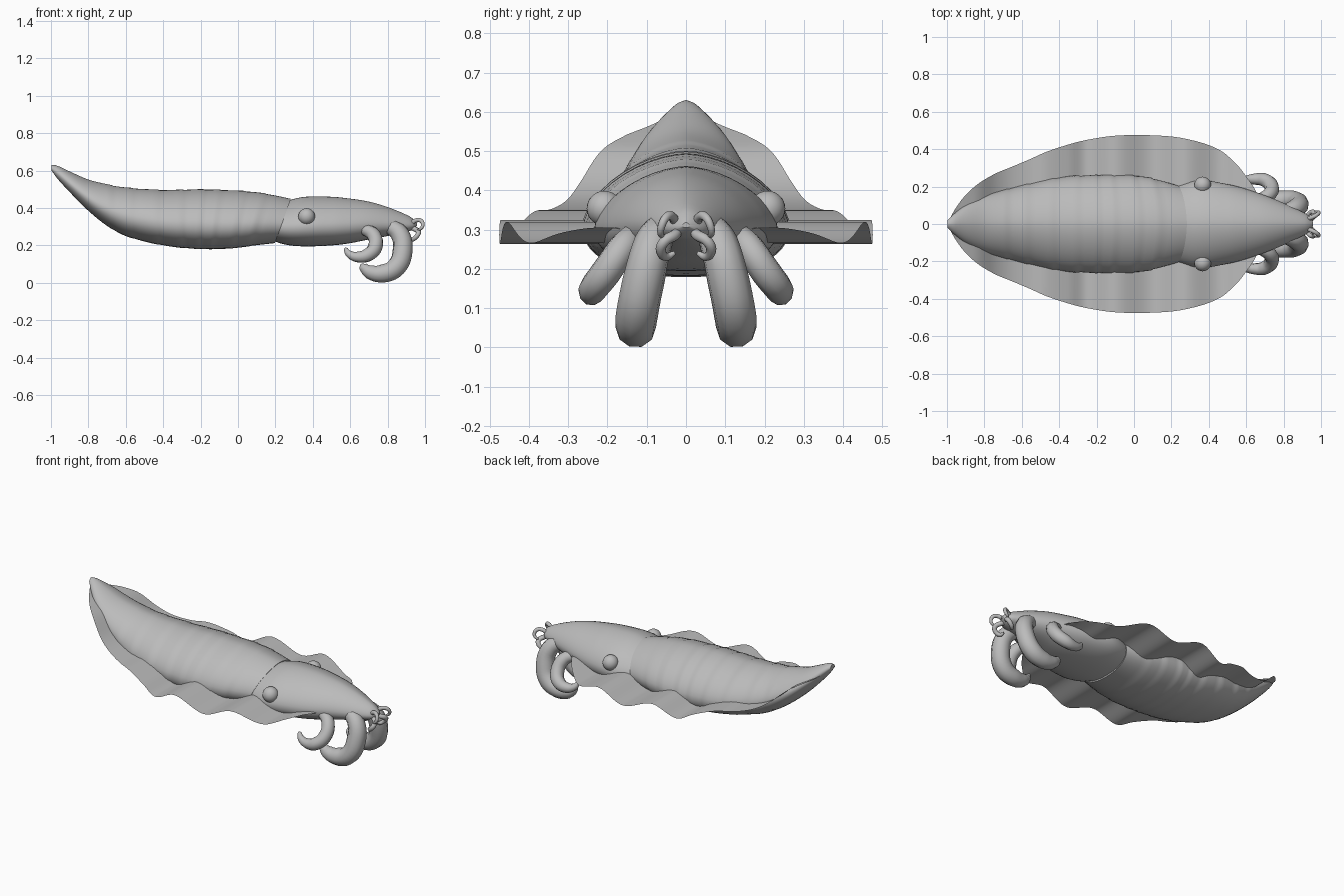
import bpy, bmesh, math
from mathutils import Vector

cube = bpy.data.objects.get("Cube")
if cube:
    bpy.data.objects.remove(cube, do_unlink=True)

grey = bpy.data.materials.new("plain grey")
grey.use_nodes = True
GREY = (0.5, 0.5, 0.5, 1)
grey.diffuse_color = GREY
grey.node_tree.nodes["Principled BSDF"].inputs["Base Color"].default_value = GREY


def finish(ob, angle=35):
    ob.data.materials.clear()
    ob.data.materials.append(grey)
    bpy.ops.object.select_all(action="DESELECT")
    ob.select_set(True)
    bpy.context.view_layer.objects.active = ob
    bpy.ops.object.shade_smooth_by_angle(angle=math.radians(angle))
    return ob


def mesh_object(name, bm, angle=35):
    me = bpy.data.meshes.new(name)
    bm.to_mesh(me)
    bm.free()
    ob = bpy.data.objects.new(name, me)
    bpy.context.collection.objects.link(ob)
    return finish(ob, angle)


def sample(table, x):
    """Smooth interpolation of rows (x, a, b, ...) at x."""
    last = len(table) - 1
    i = max(j for j in range(last) if j == 0 or table[j][0] <= x)
    p, q = table[i], table[i + 1]
    r, s = table[max(i - 1, 0)], table[min(i + 2, last)]
    h = q[0] - p[0]
    t = min(max((x - p[0]) / h, 0), 1)
    out = []
    for k in range(1, len(p)):
        m0 = (q[k] - r[k]) / (q[0] - r[0]) * h
        m1 = (s[k] - p[k]) / (s[0] - p[0]) * h
        out.append((2*t**3 - 3*t**2 + 1) * p[k] + (t**3 - 2*t**2 + t) * m0
                   + (3*t**2 - 2*t**3) * q[k] + (t**3 - t**2) * m1)
    return out


def loft(name, table, stations, lean, sides=44):
    """Skin of rings, narrow-backed and full-bellied; stations are (x, scale)."""
    bm = bmesh.new()
    rings = []
    for x, scale in stations:
        top, bottom, half = sample(table, x)
        wide = bottom + .4 * (top - bottom)
        ring = []
        for i in range(sides):
            a = math.tau * i / sides
            c, s = math.cos(a), math.sin(a)
            power = 2 / 1.7 if s > 0 else 2 / 2.2
            y = half * scale * math.copysign(abs(c) ** power, c)
            z = (top - wide if s > 0 else wide - bottom) * scale * math.copysign(abs(s) ** power, s)
            shift = lean(x) * (wide + z - (top + bottom) / 2)
            ring.append(bm.verts.new((x + shift, y, wide + z)))
        rings.append(ring)
    for a, b in zip(rings, rings[1:]):
        for i in range(sides):
            j = (i + 1) % sides
            bm.faces.new((a[i], a[j], b[j], b[i]))
    bm.faces.new(rings[0])
    bm.faces.new(rings[-1])
    bmesh.ops.recalc_face_normals(bm, faces=bm.faces)
    return mesh_object(name, bm)


# Mantle: rows of x, top, bottom, half width
mantle = [(-0.998, .63, .602, .02), (-.97, .628, .562, .048), (-.9, .596, .485, .102),
          (-.8, .552, .385, .15), (-.7, .527, .305, .18), (-.6, .51, .25, .207),
          (-.4, .497, .2, .25), (-.2, .5, .181, .262), (0, .491, .184, .26),
          (.12, .475, .198, .242), (.24, .448, .213, .205)]
joints = [-.998, -.68, -.57, -.43, -.3, -.2, -.12, 0, .1, .24]
stations = []
for a, b in zip(joints, joints[1:]):
    steps = 14 if a < -.9 else 4
    start = a if a < -.9 else a + .012
    for i in range(steps + 1):
        t = i / steps
        stations.append((start + (b - start) * t, .99 + .016 * t))
stations.append((.237, .93))
loft("mantle", mantle, stations, lambda x: .36 * min(max((x + .3) / .5, 0), 1))

# Head: tapers to the mouth
head = [(.16, .41, .235, .17), (.25, .435, .205, .212), (.35, .459, .195, .234), (.5, .46, .2, .213),
        (.6, .45, .212, .187), (.7, .434, .232, .153), (.8, .405, .25, .112),
        (.9, .364, .272, .065), (.94, .34, .285, .04), (.958, .318, .305, .01)]
loft("head", head, [(.16 + .798 * i / 36, 1) for i in range(37)], lambda x: 0)

# Fin: thin rippled sheet, rows of x, height, half width
fin = [(-.99, .6, .02), (-.95, .566, .09), (-.9, .54, .155), (-.83, .5, .217), (-.74, .42, .27),
       (-.66, .376, .303), (-.56, .352, .345), (-.47, .347, .385), (-.35, .31, .425),
       (-.25, .268, .45), (-.1, .325, .472), (.1, .264, .474), (.27, .32, .457), (.45, .266, .4),
       (.55, .292, .318), (.61, .305, .24), (.65, .303, .18), (.69, .295, .09)]
bm = bmesh.new()
rows = []
for i in range(101):
    x = -.99 + 1.68 * i / 100
    z, half = sample(fin, x)
    rows.append([bm.verts.new((x, half * (j / 4 - 1), z)) for j in range(9)])
for a, b in zip(rows, rows[1:]):
    for j in range(8):
        bm.faces.new((a[j], b[j], b[j + 1], a[j + 1]))
mesh_object("fin", bm, 60)


def tube(name, points, side):
    """Tapered tube along (x, y, z, radius) points."""
    cu = bpy.data.curves.new(name, "CURVE")
    cu.dimensions = "3D"
    cu.bevel_depth = 1
    cu.bevel_resolution = 3
    cu.use_fill_caps = True
    cu.resolution_u = 5
    sp = cu.splines.new("BEZIER")
    sp.bezier_points.add(len(points) - 1)
    for bp, (x, y, z, r) in zip(sp.bezier_points, points):
        bp.co = (x, y * side, z)
        bp.radius = r
        bp.handle_left_type = bp.handle_right_type = "AUTO"
    ob = bpy.data.objects.new(name, cu)
    bpy.context.collection.objects.link(ob)
    bpy.ops.object.select_all(action="DESELECT")
    ob.select_set(True)
    bpy.context.view_layer.objects.active = ob
    bpy.ops.object.convert(target="MESH")
    return finish(bpy.context.object, 50)


# Arms and mouth curls, mirrored to both sides
arms = {
    "large_arm": [(.80, .06, .31, .04), (.865, .085, .26, .05), (.88, .108, .17, .054),
                  (.845, .125, .083, .054), (.775, .128, .05, .051), (.705, .13, .058, .04),
                  (.668, .13, .088, .024), (.66, .13, .102, .006)],
    "small_arm": [(.67, .13, .29, .03), (.725, .16, .255, .038), (.733, .205, .19, .039),
                  (.695, .236, .15, .037), (.645, .24, .138, .03), (.597, .235, .152, .021),
                  (.577, .225, .18, .012), (.575, .222, .188, .004)],
    "upper_curl": [(.92, .025, .31, .012), (.95, .035, .333, .012), (.978, .05, .332, .011),
                   (.988, .062, .31, .01), (.975, .064, .288, .008), (.96, .056, .284, .004)],
    "lower_curl": [(.91, .02, .3, .012), (.95, .03, .285, .014), (.965, .055, .27, .014),
                   (.953, .064, .247, .013), (.93, .05, .231, .011), (.922, .03, .24, .006)],
}
for side, label in ((1, "left"), (-1, "right")):
    for part, points in arms.items():
        tube(f"{label}_{part}", points, side)
    bm = bmesh.new()
    bmesh.ops.create_uvsphere(bm, u_segments=24, v_segments=14, radius=.045)
    bmesh.ops.translate(bm, verts=bm.verts, vec=Vector((.367, .208 * side, .354)))
    mesh_object(f"{label}_eye", bm)
